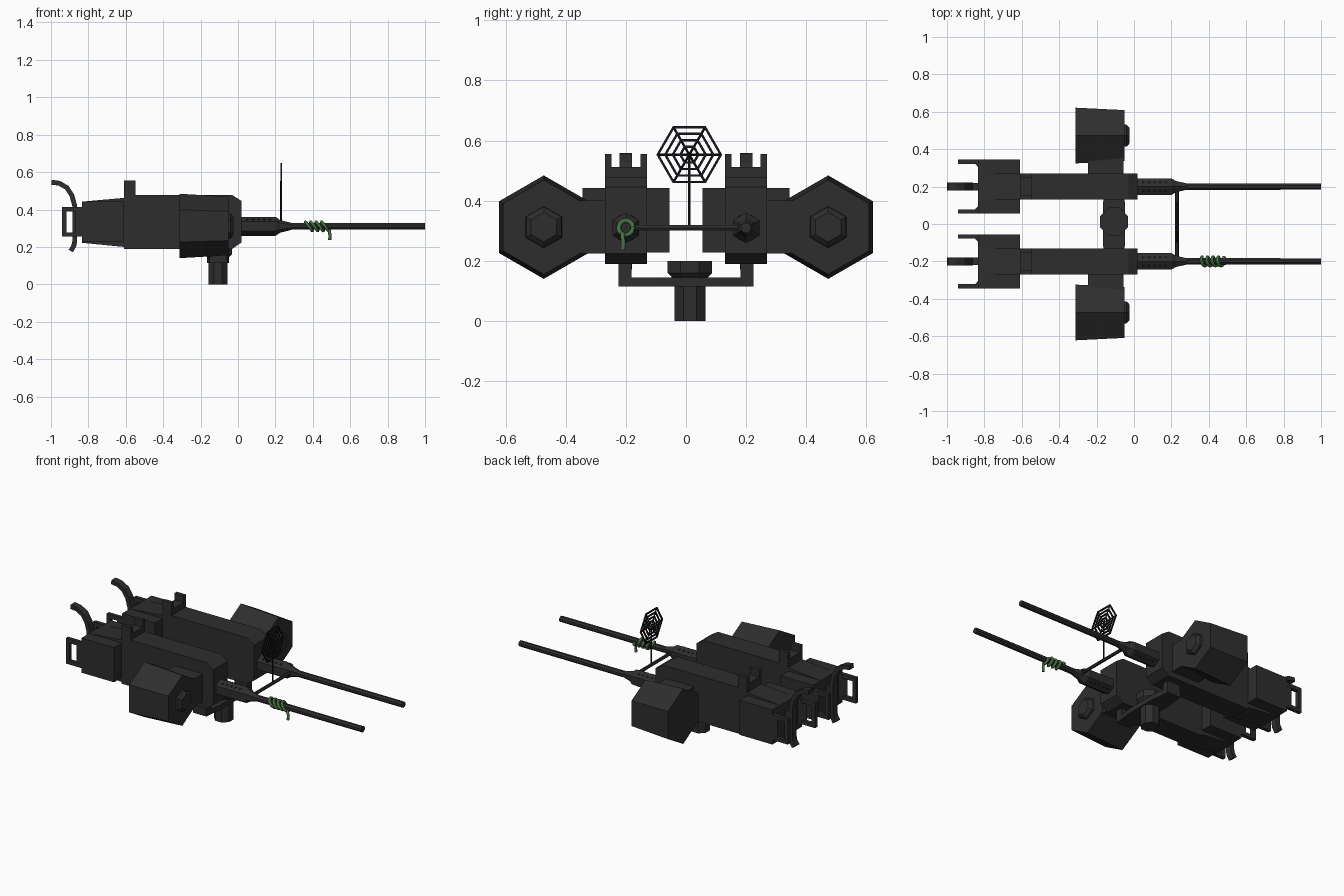
import bpy, bmesh, math
from mathutils import Vector

if "Cube" in bpy.data.objects:
    bpy.data.objects.remove(bpy.data.objects["Cube"])


def material(name, rgb):
    m = bpy.data.materials.new(name)
    m.diffuse_color = (*rgb, 1)
    m.use_nodes = True
    m.node_tree.nodes["Principled BSDF"].inputs["Base Color"].default_value = m.diffuse_color
    return m


GUNMETAL = material("dark gunmetal", (0.027, 0.027, 0.028))
BLACK = material("sight black", (0.009, 0.008, 0.012))
GREEN = material("green cord", (0.06, 0.17, 0.055))


def finish(name, bm, mat):
    bmesh.ops.recalc_face_normals(bm, faces=bm.faces)
    me = bpy.data.meshes.new(name)
    bm.to_mesh(me)
    bm.free()
    me.materials.append(mat)
    ob = bpy.data.objects.new(name, me)
    bpy.context.collection.objects.link(ob)
    return ob


def loft(name, loops, mat=GUNMETAL):
    """Skin a closed solid through matching loops of points."""
    bm = bmesh.new()
    rings = [[bm.verts.new(p) for p in lp] for lp in loops]
    n = len(rings[0])
    for a, b in zip(rings, rings[1:]):
        for i in range(n):
            j = (i + 1) % n
            bm.faces.new((a[i], a[j], b[j], b[i]))
    bm.faces.new(rings[0])
    bm.faces.new(rings[-1])
    return finish(name, bm, mat)


def box(name, x, y, z, mat=GUNMETAL):
    return loft(name, [[(x[0], b, c), (x[1], b, c), (x[1], b2, c), (x[0], b2, c)]
                       for c in z for b, b2 in [y]], mat)


def profile(name, pts, y, half, mat=GUNMETAL):
    """Extrude an xz outline along y."""
    return loft(name, [[(px, y + s * half, pz) for px, pz in pts] for s in (-1, 1)], mat)


def turned_x(name, y, z, rings, n, phase=math.pi / 2, mat=GUNMETAL):
    return loft(name, [[(x, y + r * math.cos(phase + i * math.tau / n),
                         z + r * math.sin(phase + i * math.tau / n)) for i in range(n)]
                       for x, r in rings], mat)


def turned_z(name, x, y, rings, n, phase, mat=GUNMETAL):
    return loft(name, [[(x + r * math.cos(phase + i * math.tau / n),
                         y + r * math.sin(phase + i * math.tau / n), z) for i in range(n)]
                       for z, r in rings], mat)


def bar(name, a, b, r, n=6, mat=GUNMETAL):
    """Round bar between two points."""
    a, b = Vector(a), Vector(b)
    q = (b - a).to_track_quat('Z', 'Y')
    off = [q @ Vector((r * math.cos(i * math.tau / n), r * math.sin(i * math.tau / n), 0))
           for i in range(n)]
    return loft(name, [[p + o for o in off] for p in (a, b)], mat)


def ribbon(path, t):
    """Outline of a strip of thickness t along an xz path."""
    left, right = [], []
    for i, p in enumerate(path):
        a, b = path[max(i - 1, 0)], path[min(i + 1, len(path) - 1)]
        d = Vector((b[0] - a[0], b[1] - a[1])).normalized() * t / 2
        left.append((p[0] - d.y, p[1] + d.x))
        right.append((p[0] + d.y, p[1] - d.x))
    return left + right[::-1]


BZ = 0.31  # barrel height
HOOK = [(-0.997, 0.546), (-0.955, 0.54), (-0.915, 0.517), (-0.888, 0.475), (-0.873, 0.42),
        (-0.873, 0.23), (-0.878, 0.205), (-0.894, 0.178)]

for side, s in (("near", -1), ("far", 1)):
    y = 0.2 * s
    # receiver with bevelled nose, and its tapered tail
    profile(f"receiver_{side}", [(-0.61, 0.19), (-0.03, 0.19), (0.02, 0.225), (0.02, 0.445),
                                 (-0.03, 0.477), (-0.55, 0.477), (-0.61, 0.472)], y, 0.07)
    profile(f"receiver_tail_{side}", [(-0.835, 0.222), (-0.61, 0.2), (-0.61, 0.462),
                                      (-0.835, 0.442)], y, 0.07)
    # wide breech box
    box(f"breech_box_{side}", (-0.835, -0.61), (y - 0.145, y + 0.145), (0.227, 0.442))
    # open grip frames behind the breech box
    for k in (-1, 1):
        ys = sorted((y + k * 0.145, y + k * 0.122))
        box(f"grip_post_{side}", (-0.942, -0.918), ys, (0.255, 0.413))
        for zz in ((0.255, 0.278), (0.388, 0.413)):
            box(f"grip_rail_{side}", (-0.93, -0.83), ys, zz)
        loft(f"grip_gusset_{side}", [[(-0.87, y + k * 0.144, z), (-0.83, y + k * 0.144, z),
                                      (-0.83, y + k * 0.1, z), (-0.85, y + k * 0.122, z)]
                                     for z in (0.255, 0.413)])
    # curved lever and its mount
    profile(f"lever_{side}", ribbon(HOOK, 0.026), y, 0.021)
    box(f"lever_mount_{side}", (-0.87, -0.83), (y - 0.02, y + 0.02), (0.27, 0.39))
    # notched rear sight
    box(f"rear_sight_base_{side}", (-0.61, -0.548), (y - 0.07, y + 0.07), (0.46, 0.512))
    for k in (-1, 1):
        ys = sorted((y + k * 0.07, y + k * 0.048))
        box(f"rear_sight_post_{side}", (-0.61, -0.548), ys, (0.5, 0.555))
    # ammunition drum, hub and feed
    yd = 0.473 * s
    turned_x(f"drum_{side}", yd, 0.312, [(-0.312, 0.172), (-0.052, 0.157)], 6)
    turned_x(f"drum_hub_{side}", yd, 0.312, [(-0.06, 0.07), (-0.04, 0.068), (-0.024, 0.049)], 6)
    box(f"drum_feed_{side}", (-0.245, -0.055), sorted((0.25 * s, 0.36 * s)), (0.225, 0.4))
    # barrel with jacket
    turned_x(f"barrel_jacket_{side}", y, BZ, [(0.0, 0.051), (0.2, 0.051), (0.225, 0.034),
                                              (0.285, 0.019)], 6)
    turned_x(f"barrel_{side}", y, BZ, [(0.2, 0.019), (1.0, 0.018)], 8, math.pi / 8)
    # vent slots on the jacket's sloping faces
    for ang in (60, 120, 240, 300):
        n = Vector((0, math.cos(math.radians(ang)), math.sin(math.radians(ang))))
        t = Vector((0, -n.z, n.y)) * 0.007
        for i in range(5):
            c = Vector((0.05 + i * 0.03, y, BZ)) + n * 0.043
            e = Vector((0.007, 0, 0))
            loft(f"jacket_vent_{side}", [[c + n * h - e - t, c + n * h + e - t,
                                          c + n * h + e + t, c + n * h - e + t]
                                         for h in (0, 0.0025)], BLACK)
    # upright arm of the cradle
    box(f"cradle_arm_{side}", (-0.15, -0.06), sorted((0.181 * s, 0.224 * s)), (0.115, 0.2))

# pedestal and cradle
turned_z("pedestal_post", -0.107, 0.013, [(0, 0.056), (0.15, 0.056)], 8, math.pi / 8)
turned_z("pedestal_cap", -0.107, 0.013, [(0.14, 0.06), (0.16, 0.08), (0.2, 0.08)], 8, math.pi / 8)
loft("cradle_bar", [[(-0.107 - w, y, 0.115), (-0.107 + w, y, 0.115),
                     (-0.107 + w, y, 0.145), (-0.107 - w, y, 0.145)]
                    for y, w in ((-0.224, 0.045), (-0.1, 0.06), (0.1, 0.06), (0.224, 0.045))])

# web sight on a cross rod between the barrels
SX, SY, SZ = 0.23, 0.011, 0.553
bar("sight_cross_rod", (SX, -0.19, BZ), (SX, 0.19, BZ), 0.01)
bar("sight_stem", (SX, SY, BZ), (SX, SY, SZ), 0.0045, mat=BLACK)
for r in (0.105, 0.08, 0.055, 0.03):
    bm = bmesh.new()
    loops = []
    for dx, dr in ((-0.004, 0.0045), (0.004, 0.0045), (0.004, -0.0045), (-0.004, -0.0045)):
        loops.append([bm.verts.new((SX + dx, SY + (r + dr) * math.cos(i * math.tau / 6),
                                    SZ + (r + dr) * math.sin(i * math.tau / 6))) for i in range(6)])
    for k in range(4):
        a, b = loops[k], loops[(k + 1) % 4]
        for i in range(6):
            bm.faces.new((a[i], a[(i + 1) % 6], b[(i + 1) % 6], b[i]))
    finish("sight_ring", bm, BLACK)
for i in range(3):
    c, d = 0.107 * math.cos(i * math.pi / 3), 0.107 * math.sin(i * math.pi / 3)
    bar("sight_spoke", (SX, SY - c, SZ - d), (SX, SY + c, SZ + d), 0.004, 4, BLACK)

# green cord wound around the near barrel with a loose tail
pts = []
for i in range(49):
    a = i / 12 * math.tau
    pts.append((0.365 + 0.115 * i / 48 - 0.012 * math.sin(a), -0.2 + 0.024 * math.cos(a),
                BZ + 0.024 * math.sin(a)))
pts += [(0.488, -0.212, 0.29), (0.492, -0.208, 0.26), (0.49, -0.21, 0.237)]
cu = bpy.data.curves.new("wound_cord", 'CURVE')
cu.dimensions = '3D'
cu.bevel_depth = 0.0085
cu.bevel_resolution = 1
cu.use_fill_caps = True
sp = cu.splines.new('POLY')
sp.points.add(len(pts) - 1)
for p, q in zip(sp.points, pts):
    p.co = (*q, 1)
cu.materials.append(GREEN)
cord = bpy.data.objects.new("wound_cord", cu)
bpy.context.collection.objects.link(cord)
bpy.context.view_layer.objects.active = cord
cord.select_set(True)
bpy.ops.object.convert(target='MESH')
